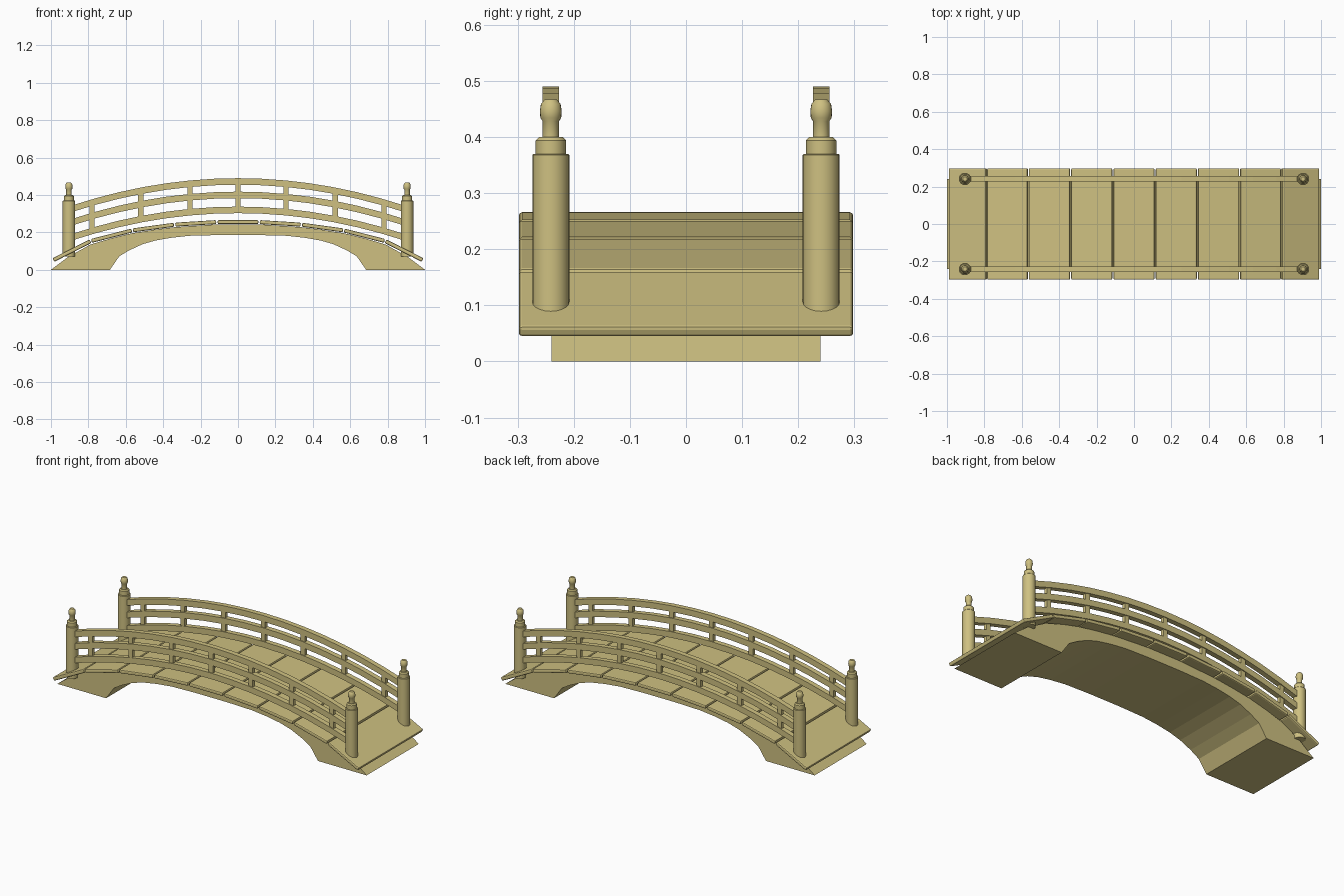
import bpy, bmesh, math

if "Cube" in bpy.data.objects:
    bpy.data.objects.remove(bpy.data.objects["Cube"])

mat = bpy.data.materials.new("pale_wood")
mat.diffuse_color = (0.62, 0.53, 0.22, 1)
mat.use_nodes = True
mat.node_tree.nodes["Principled BSDF"].inputs["Base Color"].default_value = mat.diffuse_color


def finish(name, bm, bevel=0, smooth=False):
    bmesh.ops.recalc_face_normals(bm, faces=bm.faces)
    me = bpy.data.meshes.new(name)
    bm.to_mesh(me)
    bm.free()
    me.materials.append(mat)
    ob = bpy.data.objects.new(name, me)
    bpy.context.collection.objects.link(ob)
    if bevel:
        m = ob.modifiers.new("bevel", 'BEVEL')
        m.width, m.segments = bevel, 2
    if smooth:
        bpy.ops.object.select_all(action='DESELECT')
        ob.select_set(True)
        bpy.context.view_layer.objects.active = ob
        bpy.ops.object.shade_smooth_by_angle(angle=math.radians(35))
    return ob


def strip(name, upper, lower, y0, y1, bevel=0):
    """Solid between an upper and a lower xz polyline, extruded along y."""
    bm = bmesh.new()
    rings = [[bm.verts.new(p) for p in ((u[0], y0, u[1]), (u[0], y1, u[1]),
                                        (l[0], y1, l[1]), (l[0], y0, l[1]))]
             for u, l in zip(upper, lower)]
    for a, b in zip(rings, rings[1:]):
        for i in range(4):
            j = (i + 1) % 4
            bm.faces.new((a[i], a[j], b[j], b[i]))
    bm.faces.new(rings[0])
    bm.faces.new(rings[-1])
    return finish(name, bm, bevel)


def mirrored(half):
    return [(-x, z) for x, z in half] + [(x, z) for x, z in reversed(half[:-1])]


# arched base with solid feet
outer = [(1, 0), (.91, .068), (.79, .135), (.68, .168), (.57, .195), (.45, .214),
         (.34, .228), (.11, .243), (0, .243)]
inner = [(.685, 0), (.635, .072), (.58, .105), (.51, .137), (.44, .157), (.36, .171),
         (.26, .182), (.1, .186), (0, .186)]
strip("arch_base", mirrored(outer), mirrored(inner), -.24, .24)

# deck planks laid along the arch
joints = [(.995, .060), (.79, .164), (.567, .221), (.34, .252), (.113, .266)]
joints = [(-x, z) for x, z in joints] + joints[::-1]
for i, (p, q) in enumerate(zip(joints, joints[1:])):
    dx, dz = q[0] - p[0], q[1] - p[1]
    n = math.hypot(dx, dz)
    dx, dz = dx / n, dz / n
    g, t = .004, .021
    a = (p[0] + dx * g, p[1] + dz * g)
    b = (q[0] - dx * g, q[1] - dz * g)
    low = [(x + dz * t, z - dx * t) for x, z in (a, b)]
    strip(f"deck_plank_{i + 1}", (a, b), low, -.298, .298, .006)


# curved handrails and their short balusters
def rail_z(x, top):
    return top - .185 * x * x


xs = [-.89 + 1.78 * i / 14 for i in range(15)]
tops = {"top_rail": .49, "middle_rail": .418, "lower_rail": .338}
for side, y in (("front", -.241), ("back", .241)):
    for name, top in tops.items():
        strip(f"{side}_{name}", [(x, rail_z(x, top)) for x in xs],
              [(x, rail_z(x, top - .035)) for x in xs], y - .015, y + .015)
    for i, x in enumerate((-.78, -.52, -.257, 0, .257, .52, .78)):
        ends = (x - .0135, x + .0135)
        strip(f"{side}_baluster_{i + 1}", [(e, rail_z(x, .475)) for e in ends],
              [(e, rail_z(x, .318)) for e in ends], y - .01, y + .01)

# turned corner posts with finials
profile = [(.033, .07), (.033, .368), (.031, .37), (.027, .37), (.027, .394), (.021, .4),
           (.0145, .4), (.0145, .428), (.0185, .434), (.0195, .446), (.0175, .459),
           (.011, .467)]
N = 20
for side, y in (("front", -.241), ("back", .241)):
    for end, x in (("left", -.904), ("right", .904)):
        bm = bmesh.new()
        rings = [[bm.verts.new((x + r * math.cos(k * math.tau / N),
                                y + r * math.sin(k * math.tau / N), z))
                  for k in range(N)] for r, z in profile]
        for a, b in zip(rings, rings[1:]):
            for k in range(N):
                j = (k + 1) % N
                bm.faces.new((a[k], a[j], b[j], b[k]))
        bm.faces.new(rings[0])
        bm.faces.new(rings[-1])
        finish(f"{side}_{end}_post", bm, smooth=True)
